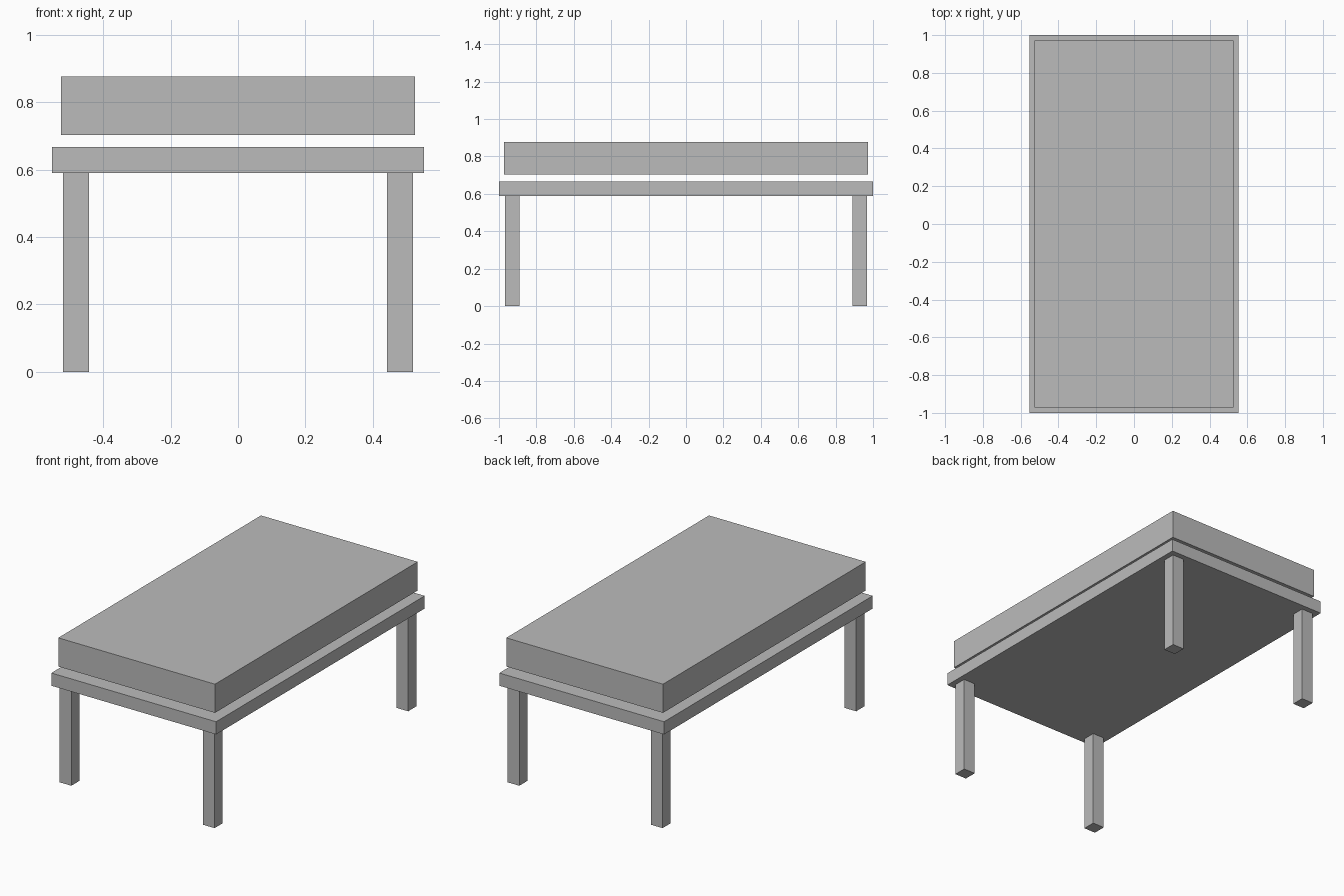
import bpy

default = bpy.data.objects.get("Cube")
if default:
    bpy.data.objects.remove(default, do_unlink=True)

# Single neutral grey finish
grey = bpy.data.materials.new("neutral_grey")
grey.use_nodes = True
colour = (0.5, 0.5, 0.5, 1.0)
grey.diffuse_color = colour
grey.node_tree.nodes["Principled BSDF"].inputs["Base Color"].default_value = colour


def box(name, x, y, bottom, top, width, depth):
    """Flat-sided block centred on (x, y), spanning bottom to top."""
    bpy.ops.mesh.primitive_cube_add(size=1, location=(x, y, (bottom + top) / 2))
    obj = bpy.context.object
    obj.name = obj.data.name = name
    obj.scale = (width, depth, top - bottom)
    bpy.ops.object.transform_apply(location=False, rotation=False, scale=True)
    obj.data.materials.append(grey)
    return obj


# Thick pad, held slightly clear of the base
box("mattress", 0, 0, 0.703, 0.877, 1.052, 1.944)

# Wider base slab
box("bed_base", 0, 0, 0.59, 0.667, 1.106, 2.0)

# Four square corner legs
for end, y in (("front", -0.928), ("back", 0.928)):
    for side, x in (("right", -0.481), ("left", 0.481)):
        box(f"{end}_{side}_leg", x, y, 0, 0.59, 0.078, 0.078)
